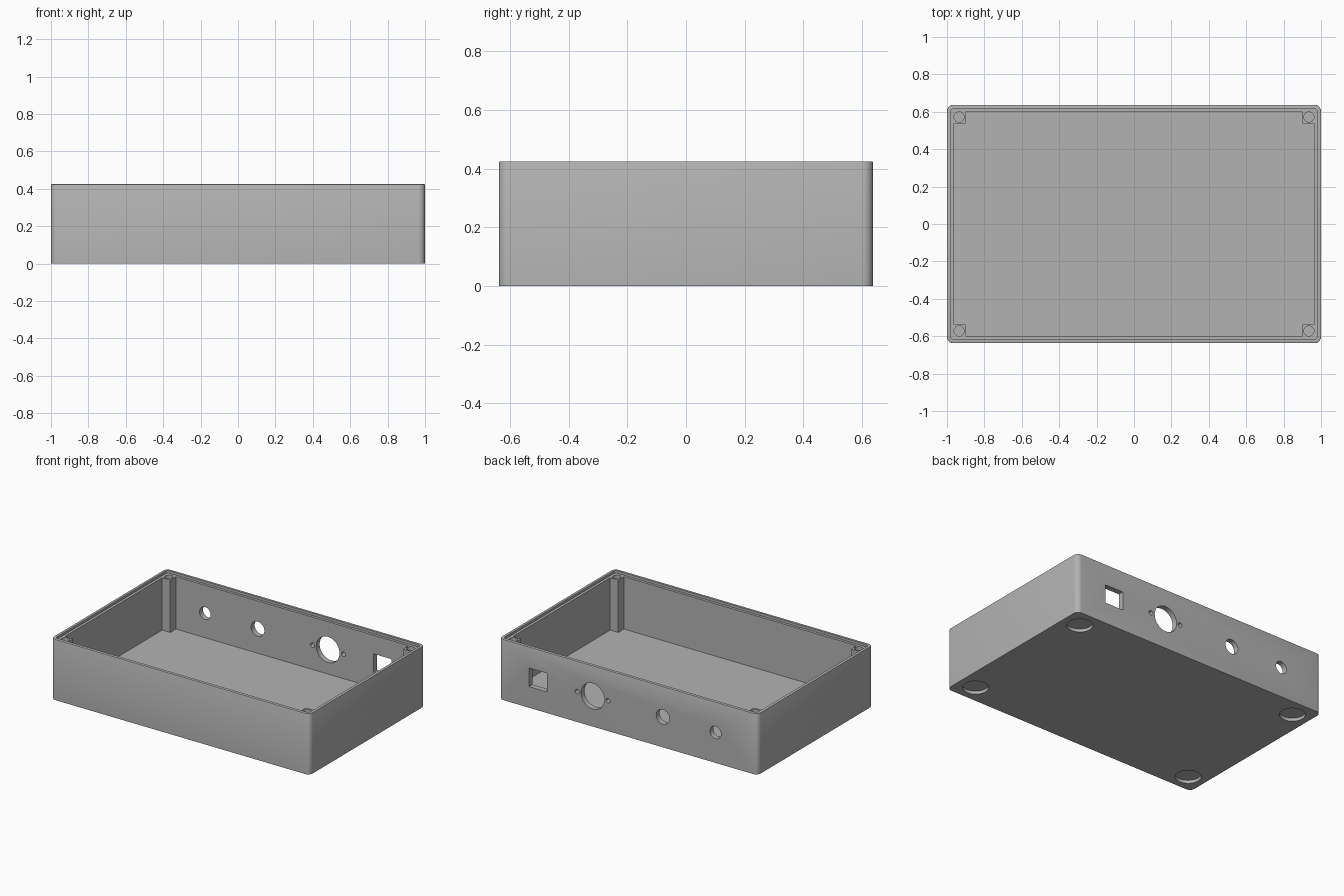
import bpy
import bmesh
from math import pi
from mathutils import Matrix

W, D, H = 2.0, 1.275, 0.425      # outer size
WALL, LIP, FLOOR = 0.038, 0.02, 0.042
LEDGE = H - 0.017                # height of the lid ledge and post tops
MID = H / 2                      # height of the panel openings

cube = bpy.data.objects.get("Cube")
if cube:
    bpy.data.objects.remove(cube, do_unlink=True)

grey = bpy.data.materials.new("Grey plastic")
grey.use_nodes = True
grey.diffuse_color = (0.45, 0.45, 0.45, 1)
grey.node_tree.nodes["Principled BSDF"].inputs["Base Color"].default_value = grey.diffuse_color


def make(name, bm):
    mesh = bpy.data.meshes.new(name)
    bm.to_mesh(mesh)
    bm.free()
    mesh.materials.append(grey)
    obj = bpy.data.objects.new(name, mesh)
    bpy.context.collection.objects.link(obj)
    return obj


def box(name, size, centre, corner=0.0, top=0.0):
    """Box with optional rounded upright corners and a softened top edge."""
    bm = bmesh.new()
    bmesh.ops.create_cube(bm, size=1, matrix=Matrix.Translation(centre) @ Matrix.Diagonal((*size, 1)))
    if corner:
        upright = [e for e in bm.edges if abs(e.verts[0].co.z - e.verts[1].co.z) > 0.01]
        bmesh.ops.bevel(bm, geom=upright, offset=corner, segments=6, profile=0.5, affect='EDGES')
    if top:
        z = centre[2] + size[2] / 2
        rim = [e for e in bm.edges if all(abs(v.co.z - z) < 1e-5 for v in e.verts)]
        bmesh.ops.bevel(bm, geom=rim, offset=top, segments=2, profile=0.5, affect='EDGES')
    return make(name, bm)


def cylinder(name, radius, depth, centre, along_y=False):
    bm = bmesh.new()
    turn = Matrix.Rotation(pi / 2, 4, 'X') if along_y else Matrix()
    bmesh.ops.create_cone(bm, cap_ends=True, segments=48, radius1=radius, radius2=radius,
                          depth=depth, matrix=Matrix.Translation(centre) @ turn)
    return make(name, bm)


def boolean(target, tool, operation='DIFFERENCE'):
    mod = target.modifiers.new(tool.name, 'BOOLEAN')
    mod.operation, mod.solver, mod.object = operation, 'EXACT', tool
    bpy.context.view_layer.objects.active = target
    bpy.ops.object.modifier_apply(modifier=mod.name)
    bpy.data.objects.remove(tool, do_unlink=True)


# Open tray with a stepped rim
case = box("enclosure_base", (W, D, H), (0, 0, H / 2), corner=0.035, top=0.004)
boolean(case, box("cavity", (W - 2 * WALL, D - 2 * WALL, H), (0, 0, FLOOR + H / 2)))
boolean(case, box("lid_step", (W - 2 * LIP, D - 2 * LIP, 0.2), (0, 0, LEDGE + 0.1), corner=0.018))

# Corner screw posts and round foot recesses
for sx in (-1, 1):
    for sy in (-1, 1):
        height = LEDGE - FLOOR / 2
        size = 0.08
        px = sx * (0.9 + size / 2)
        py = sy * (0.537 + size / 2)
        boolean(case, box("post", (size, size, height), (px, py, LEDGE - height / 2)), 'UNION')
        boolean(case, cylinder("screw_hole", 0.027, 0.4, (sx * 0.935, sy * 0.572, LEDGE)))
        boolean(case, cylinder("foot_recess", 0.082, 0.044, (sx * 0.872, sy * 0.51, 0)))

# Back panel openings: (x, radius)
back = D / 2 - WALL / 2
for x, radius in ((0.275, 0.09), (0.395, 0.016), (0.157, 0.016), (-0.267, 0.051), (-0.674, 0.043)):
    boolean(case, cylinder("panel_hole", radius, 0.1, (x, back, MID), along_y=True))
boolean(case, box("panel_socket", (0.14, 0.1, 0.13), (0.697, back, MID)))

bpy.ops.object.select_all(action='DESELECT')
case.select_set(True)
bpy.context.view_layer.objects.active = case
bpy.ops.object.shade_smooth_by_angle(angle=pi / 6)
